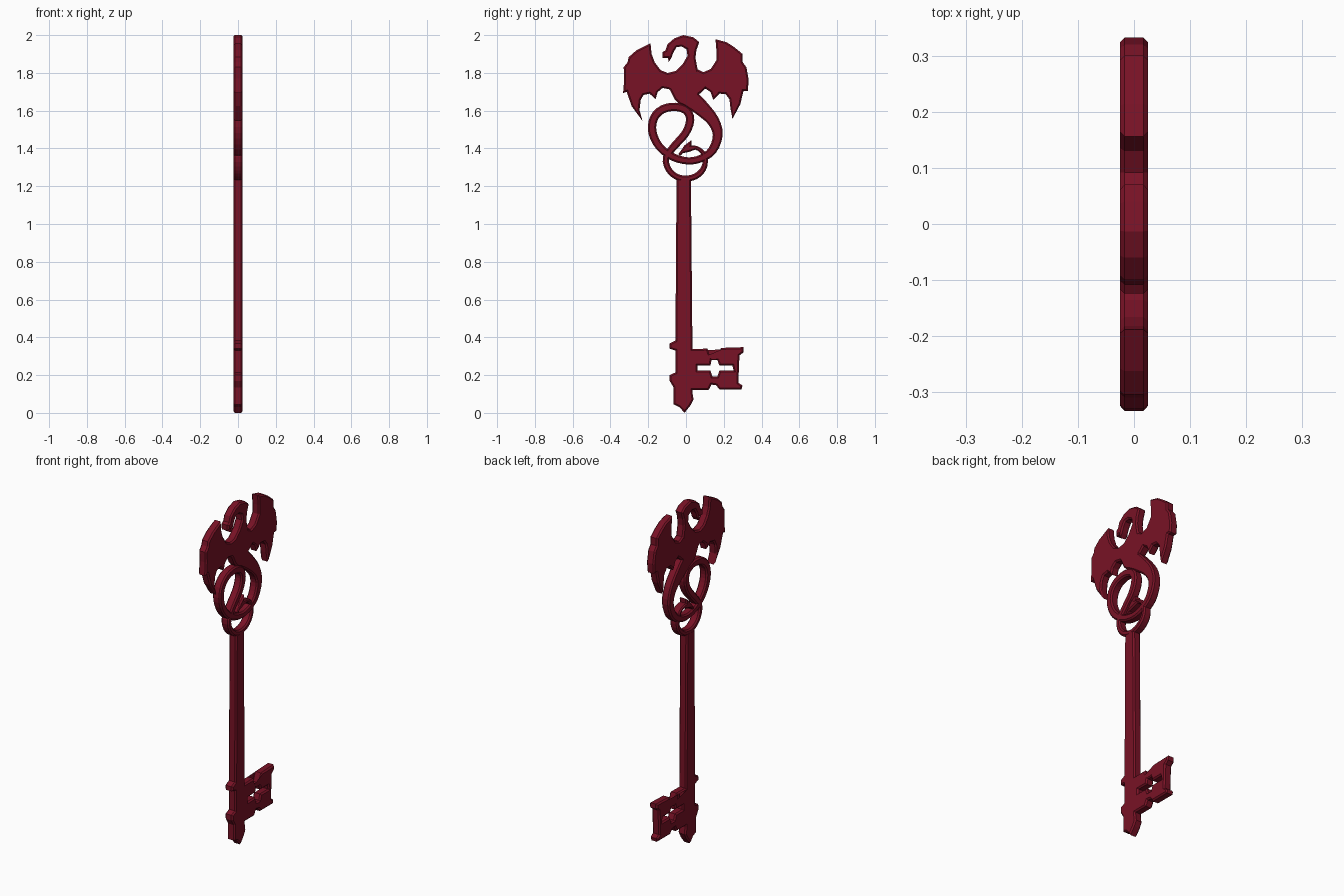
import bpy, bmesh
from mathutils import Vector

if "Cube" in bpy.data.objects:
    bpy.data.objects.remove(bpy.data.objects["Cube"])

S = 0.01                 # outlines are written in hundredths (y, z)
HALF, CHAMFER = 0.025, 0.008

red = bpy.data.materials.new("dark_crimson")
red.diffuse_color = (0.19, 0.006, 0.019, 1)
red.use_nodes = True
red.node_tree.nodes["Principled BSDF"].inputs["Base Color"].default_value = red.diffuse_color


def finish(bm, name):
    bmesh.ops.recalc_face_normals(bm, faces=bm.faces[:])
    me = bpy.data.meshes.new(name)
    bm.to_mesh(me)
    bm.free()
    me.materials.append(red)
    ob = bpy.data.objects.new(name, me)
    bpy.context.collection.objects.link(ob)
    return ob


def inset(pts, hole):
    """Offset a closed outline towards the solid side, with limited mitres."""
    n = len(pts)
    area = sum(pts[i].cross(pts[(i + 1) % n]) for i in range(n))
    side = (1 if area > 0 else -1) * (-1 if hole else 1)
    out = []
    for i, p in enumerate(pts):
        a = (p - pts[i - 1]).normalized()
        b = (pts[(i + 1) % n] - p).normalized()
        na, nb = Vector((-a.y, a.x)), Vector((-b.y, b.x))
        m = na + nb
        m = m.normalized() if m.length > 1e-4 else na
        out.append(p + m * side * CHAMFER / max(m.dot(na), 0.5))
    return out


def plate(name, outline, holes=()):
    """Flat plate with chamfered rims, lying in the YZ plane."""
    bm = bmesh.new()
    caps = ([], [])
    for k, loop in enumerate([outline, *holes]):
        pts = [Vector(p) * S for p in loop]
        small = inset(pts, k > 0)
        rows = []
        for x, ring in ((-HALF, small), (-HALF + CHAMFER, pts),
                        (HALF - CHAMFER, pts), (HALF, small)):
            rows.append([bm.verts.new((x, p.x, p.y)) for p in ring])
        n = len(pts)
        for r, q in zip(rows, rows[1:]):
            for i in range(n):
                j = (i + 1) % n
                bm.faces.new((r[i], r[j], q[j], q[i]))
        for cap, r in zip(caps, (rows[0], rows[-1])):
            cap += [bm.edges.get((r[i], r[(i + 1) % n])) for i in range(n)]
    for cap, sign in zip(caps, (-1, 1)):
        bmesh.ops.triangle_fill(bm, edges=cap, use_beauty=True, normal=(sign, 0, 0))
    return finish(bm, name)


def ribbon(name, path, steps=3):
    """Chamfered bar swept along a smooth (y, z, half width) path."""
    P = [Vector(p) * S for p in path]
    pts = []
    for i in range(len(P) - 1):
        a, b, c, d = P[max(i - 1, 0)], P[i], P[i + 1], P[min(i + 2, len(P) - 1)]
        for s in range(steps):
            t = s / steps
            pts.append(0.5 * (2 * b + (c - a) * t + (2 * a - 5 * b + 4 * c - d) * t * t
                              + (3 * b - a - 3 * c + d) * t ** 3))
    pts.append(P[-1])
    bm = bmesh.new()
    rings = []
    for i, p in enumerate(pts):
        t = pts[min(i + 1, len(pts) - 1)] - pts[max(i - 1, 0)]
        nrm = Vector((-t.y, t.x)).normalized()
        w = p.z
        c = min(CHAMFER, w * 0.6)
        sec = [(-HALF, w - c), (-HALF + c, w), (HALF - c, w), (HALF, w - c)]
        sec += [(x, -o) for x, o in reversed(sec)]
        rings.append([bm.verts.new((x, p.x + nrm.x * o, p.y + nrm.y * o)) for x, o in sec])
    for r, q in zip(rings, rings[1:]):
        for i in range(8):
            j = (i + 1) % 8
            bm.faces.new((r[i], r[j], q[j], q[i]))
    bm.faces.new(rings[0])
    bm.faces.new(rings[-1])
    return finish(bm, name)


# Wings with scalloped lower edges
plate("left_wing", [
    (-18.8, 195.7), (-26.2, 192), (-30.4, 188.3), (-30.9, 185.7), (-33, 183),
    (-32.7, 177), (-33.3, 169.3), (-31.4, 170), (-28.8, 162.4), (-23, 154.5),
    (-24.6, 160.3), (-24, 165.6), (-22.5, 168.3), (-19.3, 169), (-16.1, 166.1),
    (-15, 169.8), (-12.4, 172), (-9.2, 171.4), (-3, 168), (-1.3, 181.5),
    (-9.8, 180), (-13.5, 181.5), (-16.6, 185.7), (-18.2, 190)])
plate("right_wing", [
    (15.6, 197.8), (16.1, 192), (16.1, 186.7), (13, 182), (9.2, 180.4), (6, 182),
    (2, 179), (3, 168), (7.1, 168.8), (10.3, 171.7), (13, 169.8), (14.5, 165.6),
    (17.7, 169), (20.9, 168.8), (23, 166.1), (23.5, 161.4), (24.6, 155.6),
    (28.8, 163.5), (30.4, 170.4), (32.7, 170.4), (33.2, 176.2), (32, 183),
    (30, 185.7), (30, 190), (25.6, 193.6), (21.4, 196.3)])

# Body, curved neck and head
plate("body_and_head", [
    (-12.4, 191), (-10.8, 192), (-9.8, 195.2), (-6, 198.4), (-1.3, 200), (4, 198.8),
    (7, 196.3), (5.5, 192), (5, 188), (6, 182.5), (8, 176), (7, 168.8), (5.5, 165.6),
    (9.8, 162.4), (7, 158), (1.8, 161.4), (-3.4, 163.5), (-6, 166), (-8.5, 171),
    (-9.8, 176), (-9.5, 180), (-5.5, 181), (-1.8, 184.6), (0.8, 189), (0.3, 192.5),
    (-2.4, 194), (-5, 193.6), (-6.6, 191), (-7.7, 188), (-9.2, 185.7),
    (-9.5, 187.8), (-12.4, 187.8)])

# Tail: large loop, inner curl, then the small ring above the shaft
ribbon("looped_tail", [
    (2, 166.5, 5), (8, 161.5, 4.2), (14.5, 154.5, 3.2), (16.8, 147, 2.6),
    (14, 139, 2.3), (8, 134.7, 2), (1, 133.4, 1.9), (-7, 135.5, 2),
    (-14, 140.8, 2.1), (-17.8, 148.7, 2.2), (-17, 156, 2.2), (-12.4, 160.7, 2.2),
    (-5.5, 162, 2.2), (0.3, 160, 2.2), (2.2, 155, 2.2), (-0.3, 148, 2.1),
    (-6.6, 140.8, 2), (-10.6, 135, 1.7), (-9.4, 129.2, 1.6), (-5.5, 125.3, 1.6),
    (-0.3, 124, 1.6), (5.2, 125.3, 1.6), (9.2, 129.2, 1.5), (10.2, 134.5, 1.3),
    (8, 138.8, 1.1), (4, 140.6, 1), (-0.5, 139.8, 0.9), (-3.5, 136.5, 0.7)])
plate("tail_tip", [(3, 144.5), (2.8, 141.7), (7, 140.2), (2, 138.3),
                   (-3.5, 137), (-1, 141.5)])

# Shaft with two collars and a rounded end
plate("shaft", [
    (-5, 124), (2.6, 124), (3.4, 36), (3.4, 11), (4, 7), (2.4, 4), (-0.8, 0),
    (-3.4, 3), (-6.6, 4.5), (-6.6, 13.5), (-8.7, 17), (-8.7, 20), (-5.6, 21.4),
    (-5.6, 33), (-8.7, 34), (-8.7, 36.7), (-5.6, 38.3)])

# Notched bit with a cross-shaped hole
plate("key_bit", [
    (1, 33.8), (11.4, 34), (12.4, 31), (14, 29), (16.6, 29.3), (18.5, 34.4),
    (30.4, 34.8), (30.4, 32), (28.3, 30.4), (27.7, 16), (29.9, 14.5), (29.4, 12.4),
    (17.7, 12.4), (16, 14.6), (13.5, 15), (11.9, 12), (1, 12)],
    holes=[[(6, 25), (12.9, 25), (13.5, 28), (16.6, 28), (17.7, 25), (24.6, 25),
            (25.2, 22.4), (17.7, 22.4), (16.6, 19.2), (14, 19.2), (12.9, 22.4),
            (6, 22.4)]])
